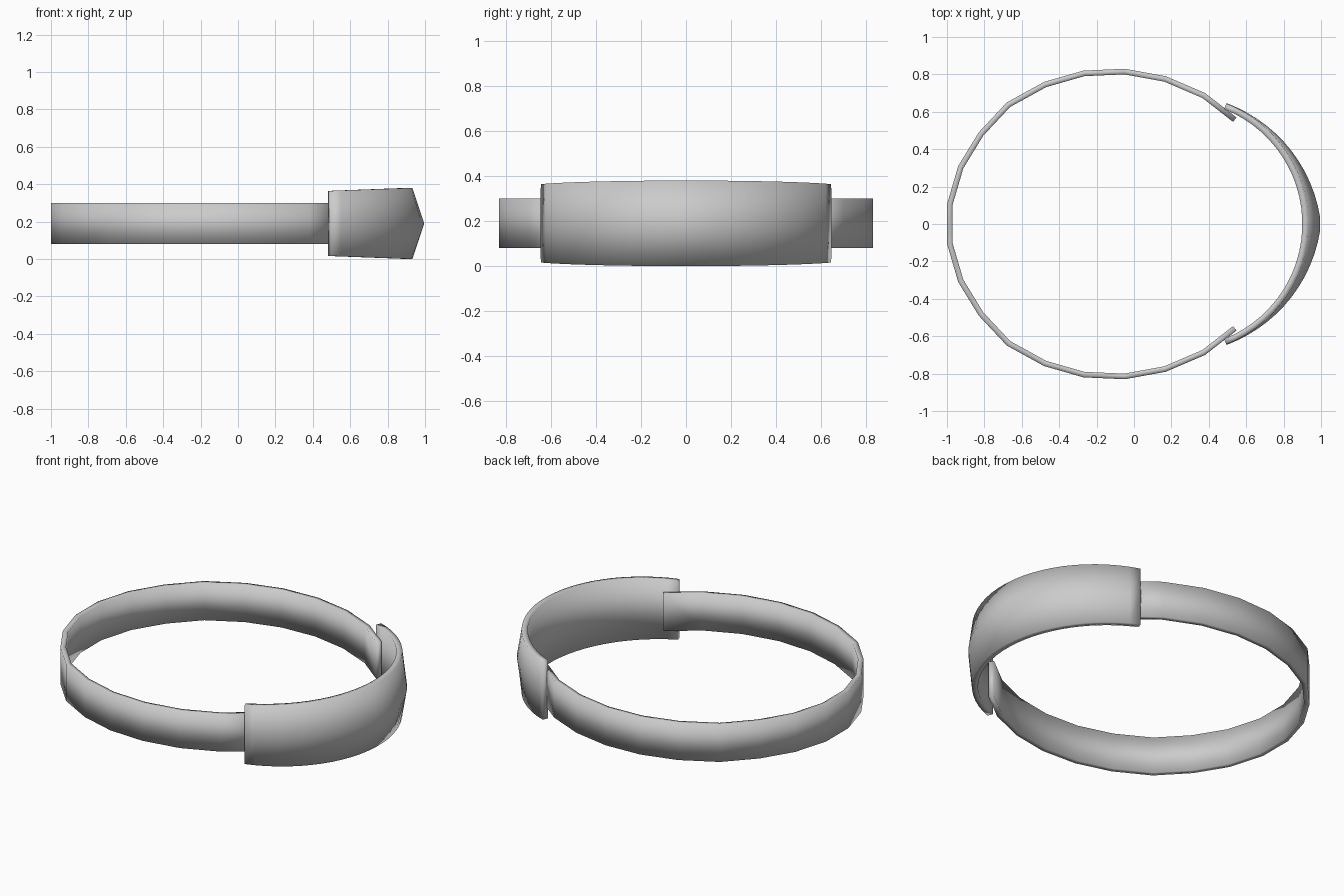
import bpy
import bmesh
from math import radians, sin, cos
from mathutils import Vector

if "Cube" in bpy.data.objects:
    bpy.data.objects.remove(bpy.data.objects["Cube"])

MID_Z = 0.19

metal = bpy.data.materials.new("grey metal")
metal.use_nodes = True
GREY = (0.6, 0.6, 0.6, 1)
metal.diffuse_color = GREY
metal.node_tree.nodes["Principled BSDF"].inputs["Base Color"].default_value = GREY


def loft(name, rings):
    """Skin a row of equal cross-sections and cap both ends."""
    bm = bmesh.new()
    rows = [[bm.verts.new(p) for p in ring] for ring in rings]
    n = len(rows[0])
    for a, b in zip(rows, rows[1:]):
        for i in range(n):
            j = (i + 1) % n
            bm.faces.new((a[i], a[j], b[j], b[i]))
    bm.faces.new(rows[0])
    bm.faces.new(rows[-1])
    bmesh.ops.recalc_face_normals(bm, faces=bm.faces)
    for f in bm.faces:
        f.smooth = True
    mesh = bpy.data.meshes.new(name)
    bm.to_mesh(mesh)
    bm.free()
    mesh.materials.append(metal)
    obj = bpy.data.objects.new(name, mesh)
    bpy.context.collection.objects.link(obj)
    return obj


# Thin open band: outer path of one half, mirrored across y
half = [(0.548, 0.57), (0.38, 0.70), (0.17, 0.79), (-0.05, 0.83), (-0.27, 0.82),
        (-0.48, 0.76), (-0.68, 0.65), (-0.83, 0.49), (-0.94, 0.31), (-1.0, 0.105)]
path = [Vector(p) for p in half + [(x, -y) for x, y in reversed(half)]]
band = []
for i, p in enumerate(path):
    t = (path[min(i + 1, len(path) - 1)] - path[max(i - 1, 0)]).normalized()
    q = p + 0.03 * Vector((-t.y, t.x))
    band.append([(v.x, v.y, MID_Z + h) for v, h in
                 ((p, 0.11), (p, -0.11), (q, -0.11), (q, 0.11))])
loft("band", band)

# Wide curved plate with a ridge that swells towards its middle
CX, R, RIM, SPAN, STEPS = 0.24, 0.66, 0.033, 68.5, 27
plate = []
for i in range(STEPS + 1):
    s = 2 * i / STEPS - 1
    a = radians(SPAN * s)
    swell = 0.035 + 0.065 * (1 - abs(s)) ** 1.6
    h = 0.174 + 0.016 * (cos(a) - cos(radians(SPAN))) / (1 - cos(radians(SPAN)))
    plate.append([(CX + r * cos(a), r * sin(a), MID_Z + z) for r, z in
                  ((R, -h), (R + RIM, -h), (R + swell, 0), (R + RIM, h), (R, h))])
loft("ridged_plate", plate)
